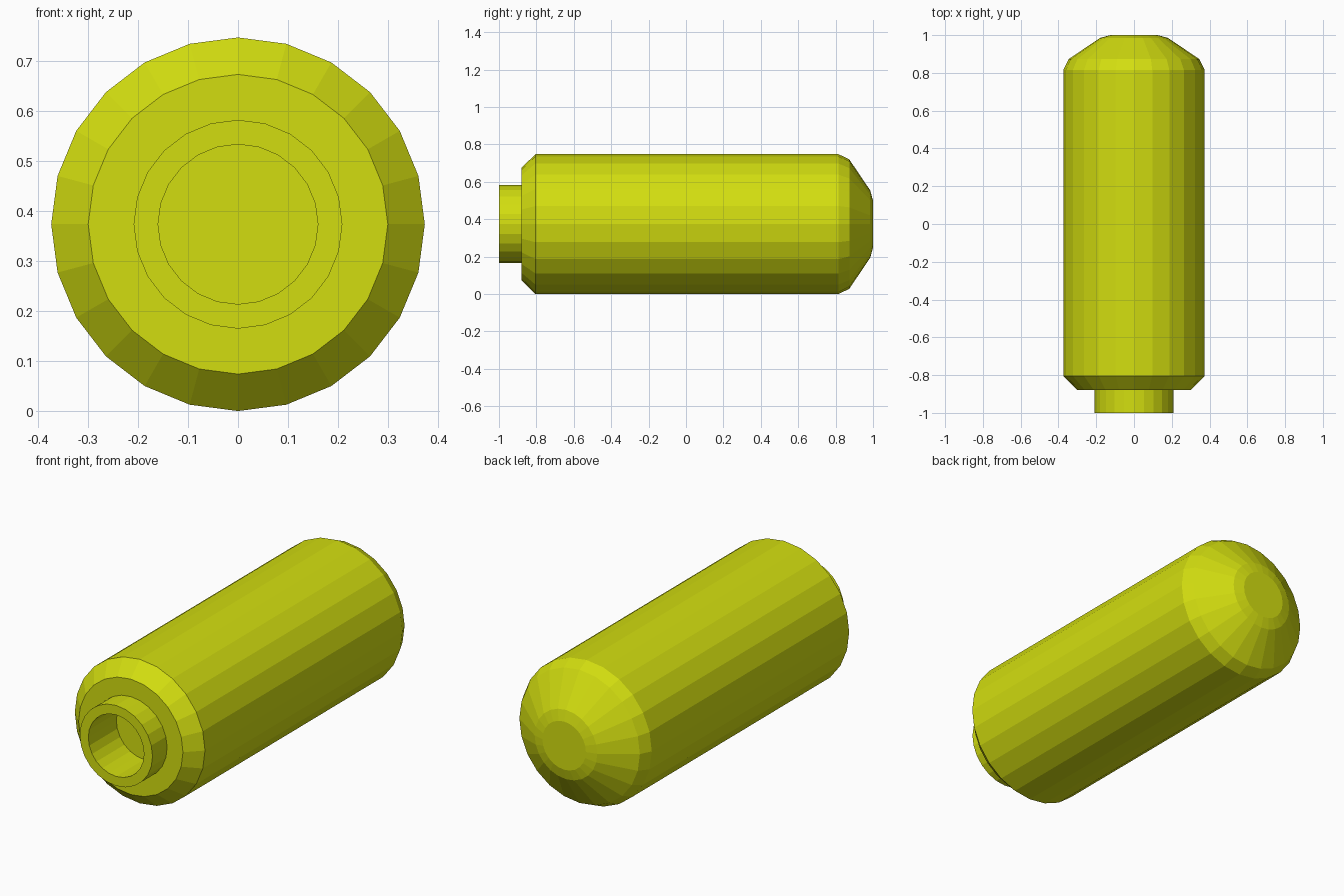
import bpy, bmesh
from math import sin, cos, tau

if "Cube" in bpy.data.objects:
    bpy.data.objects.remove(bpy.data.objects["Cube"])

SIDES = 24
RADIUS = 0.374

mat = bpy.data.materials.new("yellow_green")
mat.diffuse_color = (0.65, 0.73, 0.005, 1)
mat.use_nodes = True
mat.node_tree.nodes["Principled BSDF"].inputs["Base Color"].default_value = mat.diffuse_color


def lathe(name, profile):
    """Spin (radius, y) points about the y axis and cap both ends."""
    bm = bmesh.new()
    rings = [[bm.verts.new((r * sin(tau * i / SIDES), y, RADIUS + r * cos(tau * i / SIDES)))
              for i in range(SIDES)] for r, y in profile]
    for a, b in zip(rings, rings[1:]):
        for i in range(SIDES):
            j = (i + 1) % SIDES
            bm.faces.new((a[i], a[j], b[j], b[i]))
    bm.faces.new(rings[0])
    bm.faces.new(rings[-1])
    bmesh.ops.recalc_face_normals(bm, faces=bm.faces)
    mesh = bpy.data.meshes.new(name)
    bm.to_mesh(mesh)
    bm.free()
    mesh.materials.append(mat)
    obj = bpy.data.objects.new(name, mesh)
    bpy.context.collection.objects.link(obj)
    return obj


# Capsule body: socket floor, neck rim, chamfered shoulder, barrel, domed back
lathe("capsule_body", [
    (0.16, -0.77), (0.16, -1.0), (0.209, -1.0), (0.209, -0.88),
    (0.30, -0.88), (RADIUS, -0.805),
    (RADIUS, 0.815), (0.346, 0.873), (0.18, 0.985), (0.125, 1.0),
])
